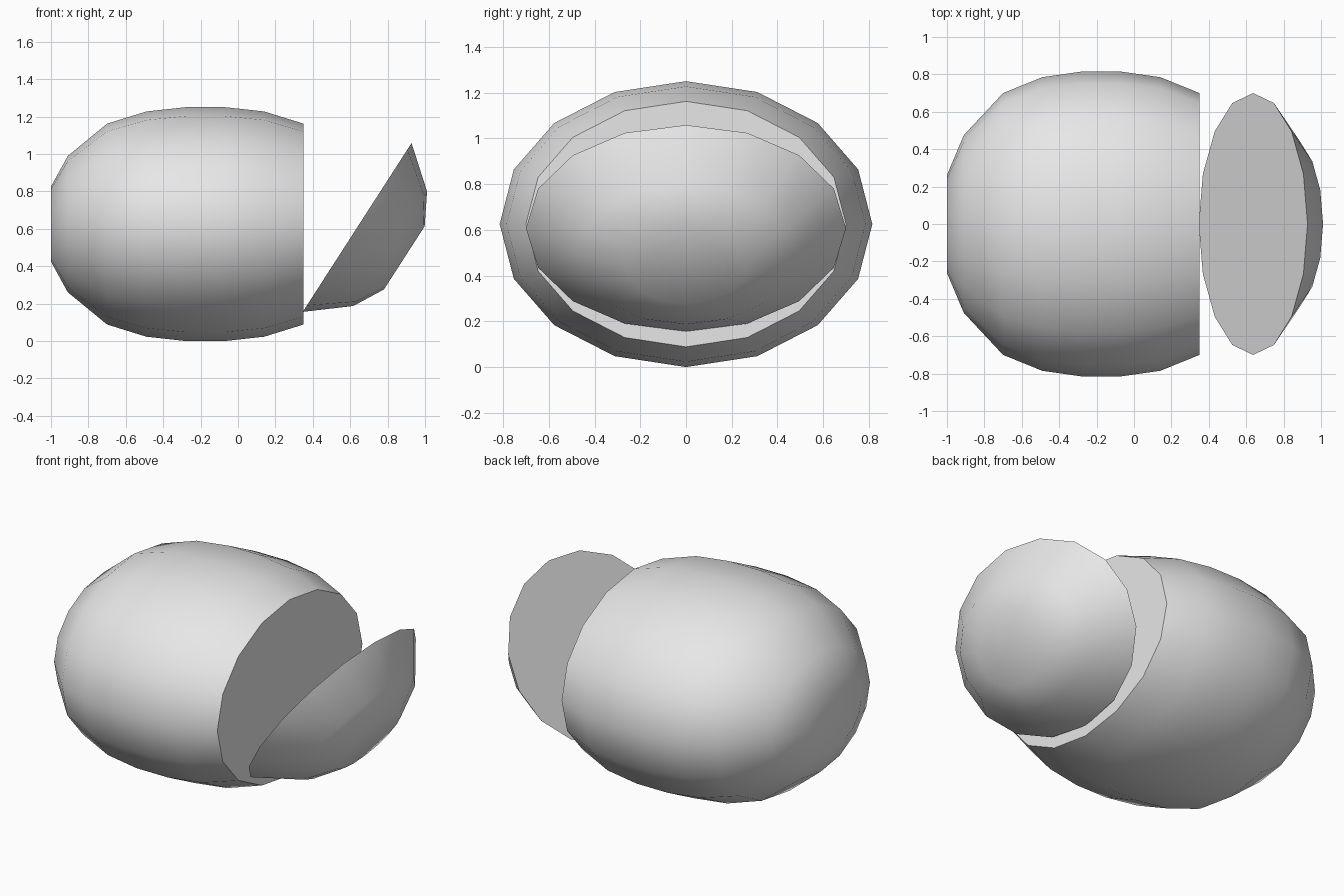
import bpy, bmesh, math
from mathutils import Matrix, Vector

cube = bpy.data.objects.get("Cube")
if cube:
    bpy.data.objects.remove(cube, do_unlink=True)

GREY = (0.8, 0.8, 0.8, 1.0)
grey = bpy.data.materials.new("plain grey")
grey.diffuse_color = GREY
grey.use_nodes = True
grey.node_tree.nodes["Principled BSDF"].inputs["Base Color"].default_value = GREY

SIDES = 16
FLATTEN = 0.767      # height of the oval section relative to its width
CUT = 0.525          # distance from the middle to the cut plane

# Half of the capsule outline: distance along the axis, radius
half = [(0.105, 0.815), (0.315, 0.785), (CUT, 0.70), (0.735, 0.475), (0.825, 0.262)]
outline = [(-a, r) for a, r in reversed(half)] + half


def oval_shell(name, profile):
    """Closed solid with oval rings stacked along x."""
    bm = bmesh.new()
    rings = []
    for x, r in profile:
        ring = []
        for i in range(SIDES):
            a = math.tau * i / SIDES
            ring.append(bm.verts.new((x, r * math.sin(a), r * FLATTEN * math.cos(a))))
        rings.append(ring)
    for lower, upper in zip(rings, rings[1:]):
        for i in range(SIDES):
            j = (i + 1) % SIDES
            bm.faces.new((lower[i], lower[j], upper[j], upper[i]))
    # End faces fan out from the top vertex
    for ring in (rings[0], rings[-1]):
        for i in range(1, SIDES - 1):
            bm.faces.new((ring[0], ring[i], ring[i + 1]))
    bmesh.ops.recalc_face_normals(bm, faces=bm.faces)
    mesh = bpy.data.meshes.new(name)
    bm.to_mesh(mesh)
    bm.free()
    mesh.materials.append(grey)
    obj = bpy.data.objects.new(name, mesh)
    bpy.context.collection.objects.link(obj)
    bpy.ops.object.select_all(action="DESELECT")
    obj.select_set(True)
    bpy.context.view_layer.objects.active = obj
    bpy.ops.object.shade_smooth_by_angle(angle=math.radians(60))
    return obj


# Main body, open end closed by a flat face
body = oval_shell("body", [p for p in outline if p[0] <= CUT])
body.data.transform(Matrix.Translation((-0.175, 0, 0.625)))

# Cut-off end, swung open about its lower edge
lid = oval_shell("lid", [(a - CUT, r) for a, r in outline if a >= CUT])
swing = Matrix.Rotation(math.radians(32.8), 4, "Y")
lid.data.transform(Matrix.Translation(Vector((0.637, 0, 0.607))) @ swing)
